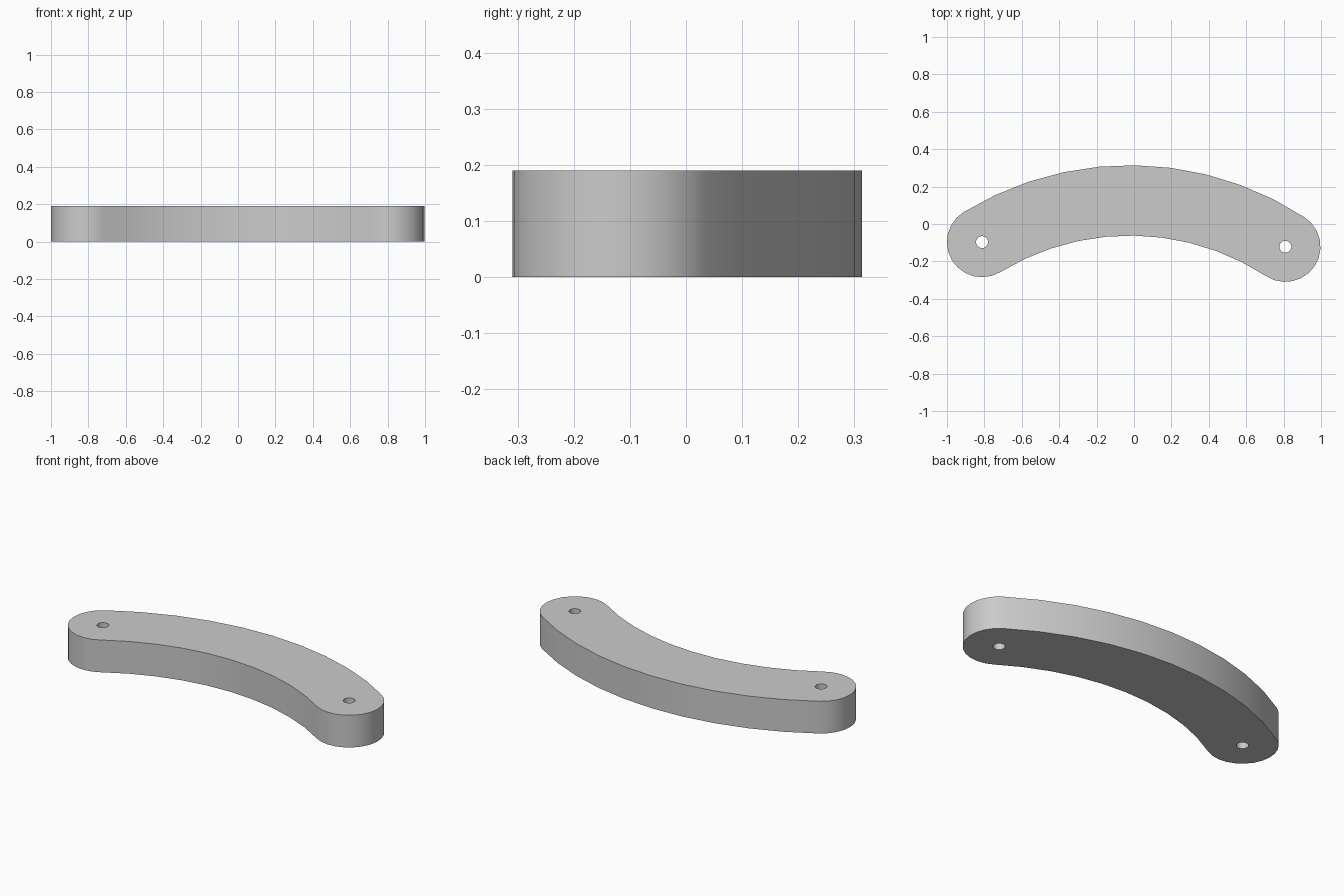
import bpy
import bmesh
from math import sin, cos, pi, asin
from mathutils import Matrix, Vector

if "Cube" in bpy.data.objects:
    bpy.data.objects.remove(bpy.data.objects["Cube"])

HEIGHT = 0.19
HALF_WIDTH = 0.188       # also the radius of the rounded ends
MID_RADIUS = 1.517       # centre line of the bend
CENTRE_Y = 0.126 - MID_RADIUS
HALF_ANGLE = asin(0.811 / MID_RADIUS)
HOLE_RADIUS = 0.032
TILT = Matrix.Rotation(-0.0154, 3, 'Z')


def arc(cx, cy, radius, start, end, steps):
    """Points along an arc, both ends included."""
    return [Vector((cx + radius * cos(start + (end - start) * i / steps),
                    cy + radius * sin(start + (end - start) * i / steps), 0))
            for i in range(steps + 1)]


def add_loop(bm, points):
    verts = [bm.verts.new(TILT @ p) for p in points]
    return [bm.edges.new((v, verts[i - 1])) for i, v in enumerate(verts)]


# Outline: outer bend, left-hand cap, inner bend, right-hand cap
right, left = pi / 2 - HALF_ANGLE, pi / 2 + HALF_ANGLE
ends = [(MID_RADIUS * cos(a), CENTRE_Y + MID_RADIUS * sin(a)) for a in (right, left)]
outline = arc(0, CENTRE_Y, MID_RADIUS + HALF_WIDTH, right, left, 10)[:-1]
outline += arc(*ends[1], HALF_WIDTH, left, left + pi, 12)[:-1]
outline += arc(0, CENTRE_Y, MID_RADIUS - HALF_WIDTH, left, right, 10)[:-1]
outline += arc(*ends[0], HALF_WIDTH, right - pi, right, 12)[:-1]

# Flat plate with a pin hole at each end
bm = bmesh.new()
edges = add_loop(bm, outline)
for x, y in ends:
    edges += add_loop(bm, arc(x, y, HOLE_RADIUS, 0, 2 * pi, 20)[:-1])
bmesh.ops.triangle_fill(bm, edges=edges, use_beauty=True, normal=(0, 0, 1))

# Raise the plate to full thickness
raised = bmesh.ops.extrude_face_region(bm, geom=bm.faces[:], use_keep_orig=True)
bmesh.ops.translate(bm, vec=(0, 0, HEIGHT),
                    verts=[g for g in raised["geom"] if isinstance(g, bmesh.types.BMVert)])
bmesh.ops.recalc_face_normals(bm, faces=bm.faces[:])

mesh = bpy.data.meshes.new("curved_link")
bm.to_mesh(mesh)
bm.free()
link = bpy.data.objects.new("curved_link", mesh)
bpy.context.collection.objects.link(link)

# Plain grey finish
grey = bpy.data.materials.new("light_grey")
grey.use_nodes = True
colour = (0.6, 0.6, 0.6, 1)
grey.diffuse_color = colour
grey.node_tree.nodes["Principled BSDF"].inputs["Base Color"].default_value = colour
mesh.materials.append(grey)

# Smooth walls, crisp rims
bpy.ops.object.select_all(action='DESELECT')
link.select_set(True)
bpy.context.view_layer.objects.active = link
bpy.ops.object.shade_smooth_by_angle(angle=pi / 6)
